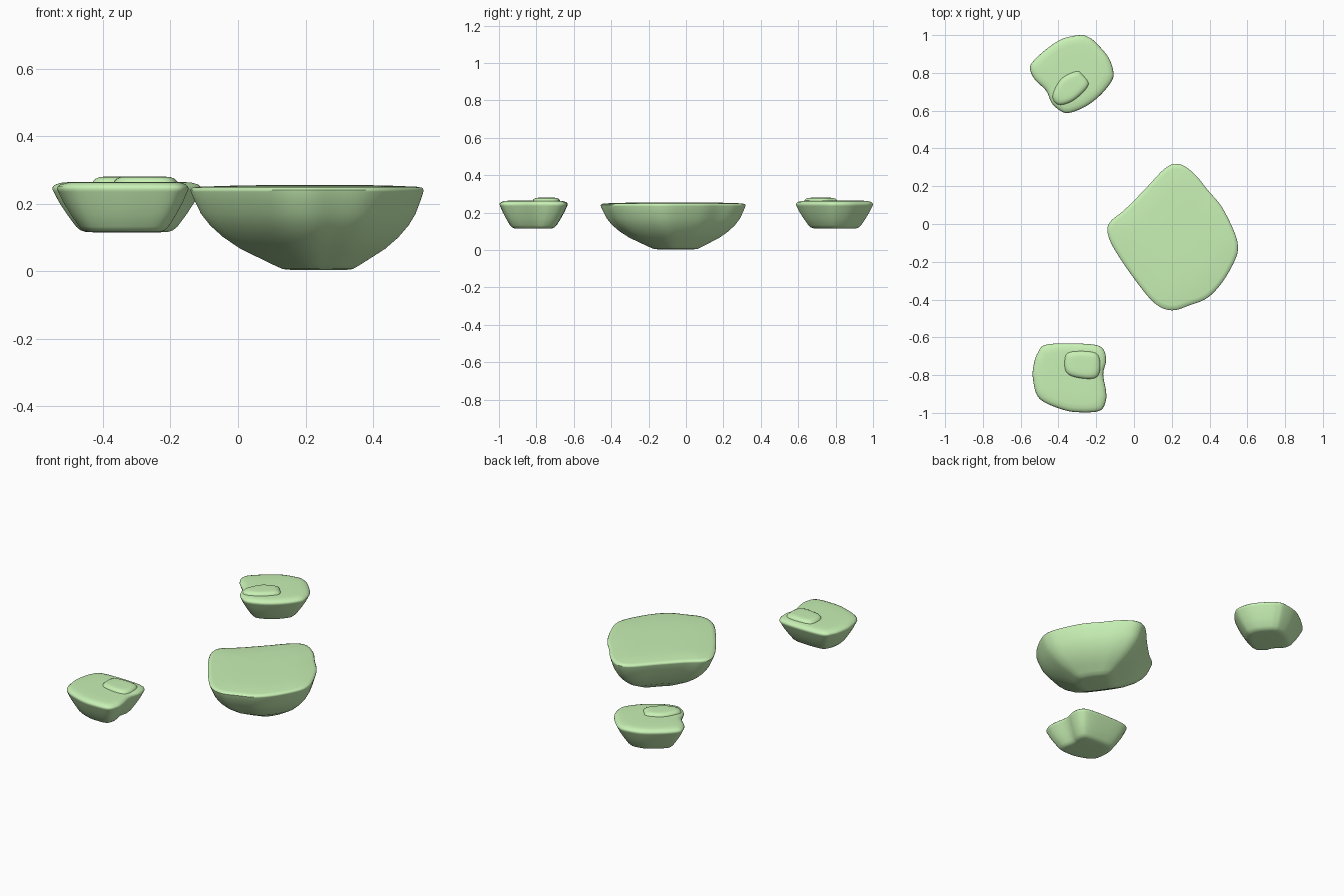
import bpy, bmesh, math
from mathutils import Vector

if "Cube" in bpy.data.objects:
    bpy.data.objects.remove(bpy.data.objects["Cube"])

mat = bpy.data.materials.new("grass_green")
mat.diffuse_color = (0.58, 0.88, 0.46, 1)
mat.use_nodes = True
mat.node_tree.nodes["Principled BSDF"].inputs["Base Color"].default_value = mat.diffuse_color


def smooth_loop(pts, steps=5):
    """Closed Catmull-Rom curve through the outline points."""
    n, out = len(pts), []
    for i in range(n):
        a, b, c, d = (Vector(pts[(i + k) % n]) for k in (-1, 0, 1, 2))
        for s in range(steps):
            t = s / steps
            out.append(0.5 * (2 * b + (c - a) * t + (2 * a - 5 * b + 4 * c - d) * t * t
                              + (3 * b - a - 3 * c + d) * t ** 3))
    return out


def loft(name, outline, centre, rings, cap_bottom=True):
    """Stack scaled copies of the outline; rings = (scale, z) from bottom to top."""
    bm = bmesh.new()
    c = Vector(centre)
    loop = smooth_loop(outline)
    n = len(loop)
    rows = [[bm.verts.new((*(c + (p - c) * s), z)) for p in loop] for s, z in rings]
    for lo, hi in zip(rows, rows[1:]):
        for i in range(n):
            j = (i + 1) % n
            bm.faces.new((lo[i], lo[j], hi[j], hi[i]))
    caps = [(rows[-1], rings[-1][1])]
    if cap_bottom:
        caps.append((rows[0], rings[0][1]))
    for row, z in caps:
        mid = bm.verts.new((c.x, c.y, z))
        for i in range(n):
            bm.faces.new((row[i], row[(i + 1) % n], mid))
    bmesh.ops.recalc_face_normals(bm, faces=bm.faces)
    if not cap_bottom and rows[-1][0].link_faces[0].normal.z < 0:
        bmesh.ops.reverse_faces(bm, faces=bm.faces)
    me = bpy.data.meshes.new(name)
    bm.to_mesh(me)
    bm.free()
    me.materials.append(mat)
    ob = bpy.data.objects.new(name, me)
    bpy.context.collection.objects.link(ob)
    bpy.ops.object.select_all(action='DESELECT')
    ob.select_set(True)
    bpy.context.view_layer.objects.active = ob
    bpy.ops.object.shade_smooth_by_angle(angle=math.radians(50))
    return ob


# Large island: deep bowl with a nearly flat top
large = [(.24, .317), (.165, .295), (.05, .175), (-.05, .075), (-.127, .01), (-.139, -.05),
         (-.10, -.14), (.005, -.295), (.11, -.42), (.20, -.457), (.295, -.43), (.39, -.39),
         (.47, -.305), (.535, -.19), (.55, -.12), (.53, -.04), (.465, .09), (.39, .18), (.32, .265)]
loft("large_island", large, (.25, -.05),
     [(.22, .003), (.30, .006), (.38, .02), (.50, .043), (.62, .066), (.75, .10), (.85, .135),
      (.92, .17), (.97, .21), (.997, .235), (1, .24), (.985, .247), (.93, .25), (.6, .254), (.25, .255)])

# Small islands: shallow tubs with a rounded lip
tub = [(.45, .115), (.55, .116), (.62, .121), (.68, .132), (.80, .168), (.91, .205), (.98, .235),
       (1, .243), (.99, .25), (.95, .257), (.87, .262), (.75, .264), (.4, .264)]
back = [(-.285, 1.0), (-.38, .98), (-.465, .925), (-.535, .86), (-.55, .82), (-.525, .765),
        (-.465, .705), (-.435, .64), (-.39, .60), (-.345, .588), (-.26, .62), (-.18, .68),
        (-.118, .757), (-.11, .81), (-.137, .885), (-.205, .963), (-.243, .99)]
front = [(-.47, -.64), (-.34, -.632), (-.205, -.64), (-.16, -.667), (-.148, -.725), (-.163, -.795),
         (-.148, -.885), (-.15, -.94), (-.18, -.988), (-.27, -.997), (-.37, -.985), (-.50, -.925),
         (-.535, -.82), (-.53, -.74), (-.51, -.683)]
loft("back_island", back, (-.33, .80), tub)
loft("front_island", front, (-.33, -.82), tub)

# Low mounds on the small islands
mound = [(1, .258), (.97, .266), (.9, .273), (.78, .278), (.6, .28), (.3, .28)]
back_mound = [(-.43, .69), (-.385, .77), (-.305, .81), (-.27, .79), (-.24, .735), (-.31, .66), (-.38, .63), (-.42, .645)]
front_mound = [(-.365, -.70), (-.33, -.675), (-.23, -.675), (-.185, -.70), (-.18, -.78), (-.215, -.82),
               (-.32, -.81), (-.365, -.775)]
loft("back_mound", back_mound, (-.34, .72), mound, cap_bottom=False)
loft("front_mound", front_mound, (-.275, -.745), mound, cap_bottom=False)
